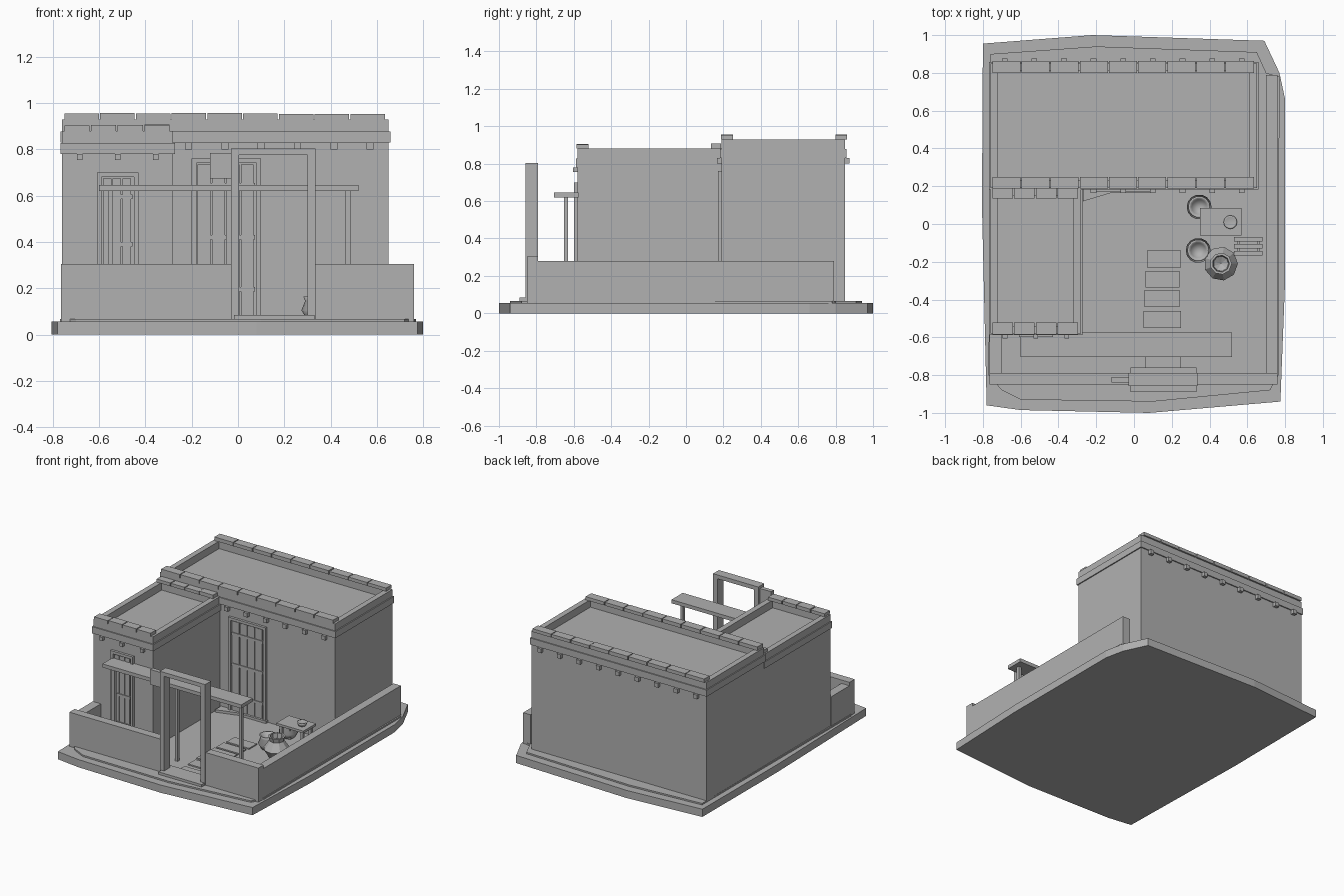
import bpy, bmesh, math, random
from mathutils import Matrix, Vector

random.seed(4)
clay = bpy.data.materials.new("plain_grey")
clay.diffuse_color = (0.44, 0.44, 0.44, 1)


def finish(name, bm):
    bmesh.ops.recalc_face_normals(bm, faces=bm.faces)
    me = bpy.data.meshes.new(name)
    bm.to_mesh(me)
    bm.free()
    me.materials.append(clay)
    ob = bpy.data.objects.new(name, me)
    bpy.context.collection.objects.link(ob)
    return ob


def boxes(name, *specs):
    """Each spec is x0, x1, y0, y1, z0, z1."""
    bm = bmesh.new()
    for x0, x1, y0, y1, z0, z1 in specs:
        m = Matrix.Translation(((x0 + x1) / 2, (y0 + y1) / 2, (z0 + z1) / 2))
        m = m @ Matrix.Diagonal((x1 - x0, y1 - y0, z1 - z0, 1))
        bmesh.ops.create_cube(bm, size=1, matrix=m)
    return finish(name, bm)


def slab(name, outline, z0, z1):
    bm = bmesh.new()
    f = bm.faces.new([bm.verts.new((x, y, z0)) for x, y in outline])
    ext = bmesh.ops.extrude_face_region(bm, geom=[f], use_keep_orig=True)
    for v in ext["geom"]:
        if isinstance(v, bmesh.types.BMVert):
            v.co.z = z1
    return finish(name, bm)


def lathe(name, x, y, profile, n=12, smooth=True):
    bm = bmesh.new()
    vs = [bm.verts.new((r, 0, z)) for r, z in profile]
    es = [bm.edges.new(p) for p in zip(vs, vs[1:])]
    bmesh.ops.spin(bm, geom=vs + es, cent=(0, 0, 0), axis=(0, 0, 1),
                   angle=math.tau, steps=n)
    bmesh.ops.remove_doubles(bm, verts=bm.verts, dist=1e-4)
    bmesh.ops.translate(bm, verts=bm.verts, vec=(x, y, 0))
    ob = finish(name, bm)
    if smooth:
        for p in ob.data.polygons:
            p.use_smooth = True
    return ob


def parapet(name, x0, x1, y0, y1, z0, z1, t=0.04):
    return boxes(name, (x0, x1, y0, y0 + t, z0, z1), (x0, x1, y1 - t, y1, z0, z1),
                 (x0, x0 + t, y0 + t, y1 - t, z0, z1), (x1 - t, x1, y0 + t, y1 - t, z0, z1))


def coping(name, x0, x1, rows, n, z0, z1):
    """Rows of flat coping tiles with slightly uneven tops."""
    p = (x1 - x0) / n
    boxes(name, *[(x0 + i * p, x0 + (i + 1) * p - 0.006, a, b, z0,
                   z1 - random.uniform(0, 0.005)) for a, b in rows for i in range(n)])


def plank_door(name, x0, x1, y, z0, z1, planks):
    """Frame, vertical planks and cross rails, facing -y."""
    w = 0.02
    boxes(name + "_frame", (x0, x0 + w, y - 0.018, y + 0.01, z0, z1),
          (x1 - w, x1, y - 0.018, y + 0.01, z0, z1),
          (x0 + w, x1 - w, y - 0.018, y + 0.01, z1 - w, z1))
    a, b = x0 + w + 0.006, x1 - w - 0.006
    p = (b - a) / planks
    boxes(name + "_planks", *[(a + i * p, a + (i + 1) * p - 0.006, y - 0.009, y + 0.01,
                               z0, z1 - w - 0.006) for i in range(planks)])
    h = z1 - z0
    boxes(name + "_rails", *[(a, b, y - 0.014, y, z0 + h * k, z0 + h * k + 0.02)
                             for k in (0.18, 0.5, 0.82)])


# Ground plate and raised yard
slab("ground_plate", [(-0.80, 0.955), (-0.22, 1.0), (0.69, 0.97), (0.77, 0.80),
                      (0.80, 0.66), (0.80, -0.3), (0.775, -0.94), (0.08, -1.0),
                      (-0.60, -0.985), (-0.78, -0.96), (-0.805, 0.1)], 0, 0.056)
slab("yard_plate", [(-0.76, 0.90), (-0.20, 0.94), (0.65, 0.91), (0.70, 0.80),
                    (0.77, 0.78), (0.765, -0.80), (0.72, -0.88), (0.10, -0.94),
                    (-0.60, -0.93), (-0.70, -0.88), (-0.77, -0.80)], 0.05, 0.067)

# Main house
boxes("main_house", (-0.76, 0.65, 0.19, 0.85, 0.05, 0.875))
parapet("main_band", -0.767, 0.658, 0.182, 0.858, 0.83, 0.878, 0.03)
parapet("main_parapet", -0.76, 0.65, 0.19, 0.85, 0.87, 0.929)
coping("main_coping", -0.75, 0.64, [(0.187, 0.25), (0.80, 0.862)], 9, 0.929, 0.957)
boxes("main_beam_ends",
      *[(-0.70 + 0.157 * i, -0.67 + 0.157 * i, 0.80, 0.875, 0.80, 0.83) for i in range(9)],
      *[(-0.70 + 0.157 * i, -0.67 + 0.157 * i, 0.165, 0.22, 0.80, 0.83) for i in range(3, 9)])

# Side wing
boxes("wing", (-0.76, -0.28, -0.58, 0.2, 0.05, 0.825))
parapet("wing_band", -0.767, -0.272, -0.588, 0.19, 0.78, 0.828, 0.03)
parapet("wing_parapet", -0.76, -0.28, -0.58, 0.19, 0.82, 0.88)
coping("wing_coping", -0.75, -0.29, [(-0.585, -0.522), (0.135, 0.187)], 4, 0.88, 0.907)
boxes("wing_beam_ends", *[(x - 0.012, x + 0.012, -0.605, -0.56, 0.755, 0.78)
                          for x in (-0.683, -0.52, -0.355)])

# Doors
plank_door("wing_door", -0.61, -0.43, -0.58, 0.06, 0.70, 3)
plank_door("main_door", -0.20, 0.10, 0.19, 0.06, 0.76, 4)
slab("door_sill", [(-0.27, 0.12), (-0.12, 0.165), (0.11, 0.165), (0.11, 0.19),
                   (-0.27, 0.19)], 0.06, 0.085)

# Yard walls
boxes("front_wall", (-0.765, -0.02, -0.85, -0.79, 0.05, 0.305),
      (0.32, 0.76, -0.85, -0.79, 0.05, 0.305))
boxes("side_walls", (0.70, 0.76, -0.79, 0.79, 0.05, 0.28),
      (-0.765, -0.70, -0.79, -0.58, 0.05, 0.28))

# Gate with hanging board and step
boxes("gate_frame", (-0.03, 0.005, -0.858, -0.79, 0.06, 0.803),
      (0.30, 0.335, -0.858, -0.79, 0.06, 0.803),
      (0.005, 0.30, -0.858, -0.79, 0.775, 0.803))
boxes("gate_board", (-0.12, -0.02, -0.84, -0.81, 0.675, 0.785))
boxes("gate_step", (-0.018, 0.33, -0.89, -0.76, 0.06, 0.085))

# Shade shelf on posts
boxes("shade_plank", (-0.60, 0.52, -0.705, -0.575, 0.62, 0.646))
boxes("shade_posts", *[(x - 0.011, x + 0.011, -0.653, -0.63, 0.06, 0.62)
                       for x in (-0.55, -0.04, 0.475)])

# Paving stones
boxes("paving", (0.07, 0.25, -0.23, -0.14, 0.06, 0.076), (0.06, 0.24, -0.335, -0.25, 0.06, 0.076),
      (0.055, 0.24, -0.44, -0.35, 0.06, 0.076), (0.05, 0.25, -0.55, -0.46, 0.06, 0.076),
      (0.06, 0.24, -0.66, -0.575, 0.06, 0.076), (0.06, 0.245, -0.76, -0.70, 0.06, 0.076))

# Table, bowl and small slatted bench
boxes("table", (0.35, 0.57, -0.06, 0.085, 0.205, 0.222),
      *[(x, x + 0.02, y, y + 0.02, 0.06, 0.205) for x in (0.365, 0.535) for y in (-0.045, 0.05)])
lathe("bowl", 0.51, 0.01, [(0, 0.222), (0.025, 0.222), (0.036, 0.248), (0.028, 0.248), (0, 0.232)])
boxes("bench", *[(0.53, 0.68, y, y + 0.022, 0.12, 0.135) for y in (-0.092, -0.129, -0.166)],
      (0.545, 0.56, -0.16, -0.075, 0.06, 0.12), (0.65, 0.665, -0.16, -0.075, 0.06, 0.12))

# Clay jars
for i, (x, y) in enumerate([(0.345, 0.09), (0.34, -0.14)]):
    lathe(f"jar_{i + 1}", x, y, [(0, 0.06), (0.04, 0.06), (0.066, 0.105), (0.05, 0.145),
                                 (0.058, 0.165), (0.048, 0.165), (0.04, 0.14), (0, 0.12)], 14)
lathe("large_jar", 0.46, -0.21, [(0, 0.06), (0.05, 0.06), (0.09, 0.125), (0.05, 0.185),
                                 (0.058, 0.215), (0.045, 0.215), (0.04, 0.18), (0, 0.16)],
      9, False)
